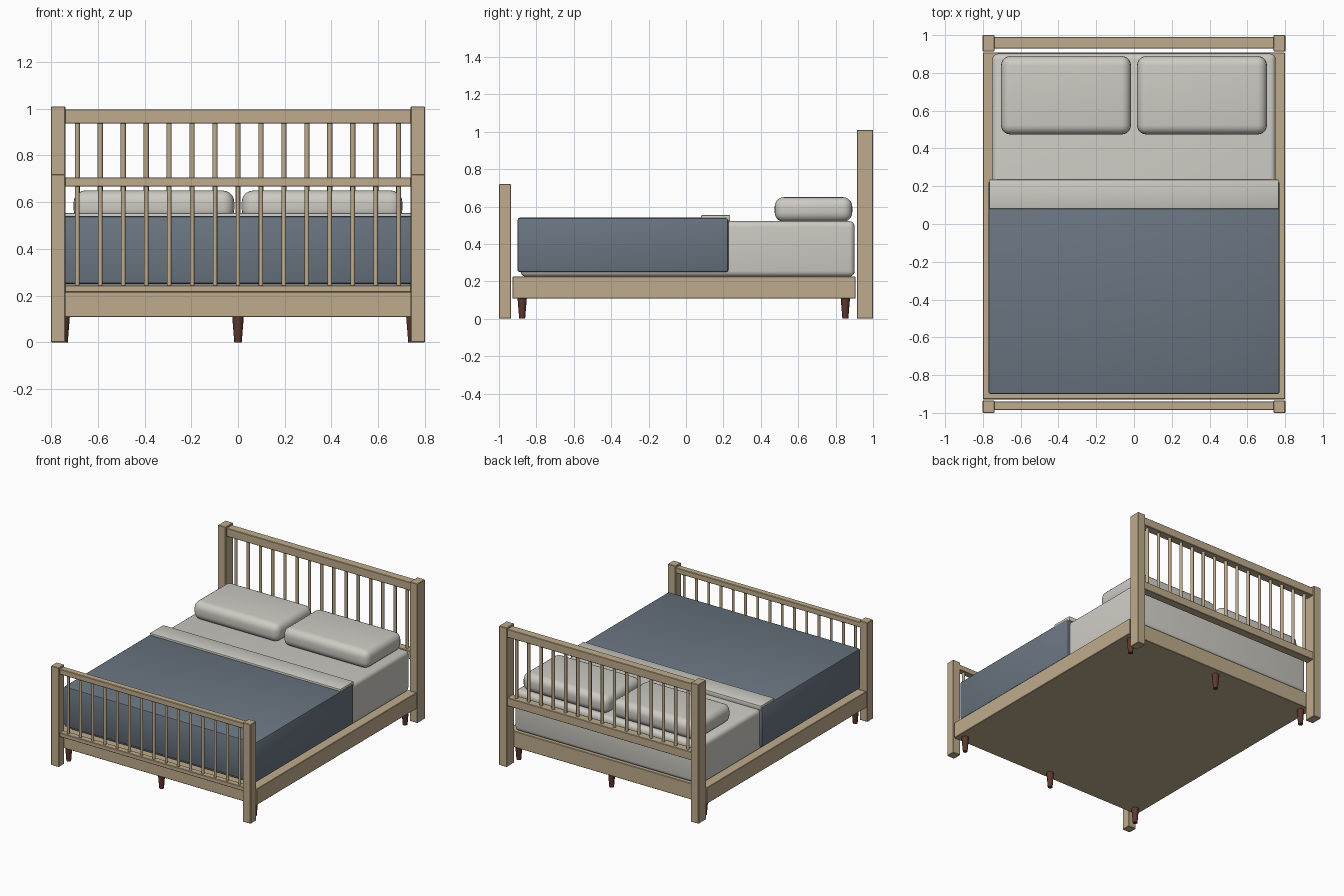
import bpy
import math

cube = bpy.data.objects.get("Cube")
if cube:
    bpy.data.objects.remove(cube, do_unlink=True)


def material(name, rgb):
    m = bpy.data.materials.new(name)
    m.use_nodes = True
    m.diffuse_color = (*rgb, 1)
    m.node_tree.nodes["Principled BSDF"].inputs["Base Color"].default_value = (*rgb, 1)
    return m


WOOD = material("light oak", (0.52, 0.41, 0.265))
LEG = material("dark walnut", (0.11, 0.04, 0.026))
LINEN = material("off white linen", (0.61, 0.595, 0.545))
BLUE = material("slate blue blanket", (0.145, 0.18, 0.22))


def finish(obj, name, mat, bevel=0.0, segments=1):
    """Name, colour, bevel and smooth-shade the active object."""
    obj.name = name
    obj.data.materials.append(mat)
    if bevel:
        mod = obj.modifiers.new("rounded edges", "BEVEL")
        mod.width = bevel
        mod.segments = segments
        mod.limit_method = "ANGLE"
        bpy.ops.object.modifier_apply(modifier=mod.name)
    bpy.ops.object.shade_smooth_by_angle(angle=math.radians(35))
    return obj


def box(name, xs, ys, zs, mat, bevel=0.003, segments=1):
    """Box spanning the given (min, max) ranges."""
    spans = (xs, ys, zs)
    bpy.ops.mesh.primitive_cube_add(size=1, location=[(a + b) / 2 for a, b in spans])
    obj = bpy.context.object
    obj.scale = [b - a for a, b in spans]
    bpy.ops.object.transform_apply(location=False, rotation=False, scale=True)
    return finish(obj, name, mat, bevel, segments)


def post(name, x, y, z0, z1, r_low, r_high, mat, sides):
    """Round upright, optionally tapered."""
    bpy.ops.mesh.primitive_cone_add(vertices=sides, radius1=r_low, radius2=r_high,
                                    depth=z1 - z0, location=(x, y, (z0 + z1) / 2))
    return finish(bpy.context.object, name, mat)


def end_board(name, post_y, post_top, rail_y, rails, spindle_r):
    """Two posts, horizontal rails and a row of spindles between two rails."""
    for side, x in (("right", -0.77), ("left", 0.77)):
        box(f"{name}_post_{side}", (x - 0.031, x + 0.031), post_y, (0, post_top), WOOD)
    for label, zs in rails.items():
        box(f"{name}_{label}_rail", (-0.745, 0.745), rail_y, zs, WOOD)
    low, high = rails["lower"][1] - 0.01, rails["top"][0] + 0.01
    for i in range(15):
        post(f"{name}_spindle_{i + 1}", -0.688 + i * 1.376 / 14, sum(rail_y) / 2,
             low, high, spindle_r, spindle_r, WOOD, 12)


# Headboard and footboard
end_board("headboard", (0.913, 1.0), 1.01, (0.928, 0.99),
          {"top": (0.937, 0.997), "lower": (0.44, 0.50)}, 0.011)
end_board("footboard", (-1.0, -0.935), 0.72, (-0.985, -0.94),
          {"top": (0.667, 0.706), "lower": (0.214, 0.244)}, 0.0095)

# Platform frame
box("bed_frame", (-0.80, 0.80), (-0.928, 0.907), (0.108, 0.225), WOOD)

# Six tapered feet
for end, y in (("front", -0.876), ("back", 0.852)):
    for side, x in (("right", -0.745), ("middle", 0), ("left", 0.745)):
        post(f"foot_{end}_{side}", x, y, 0, 0.112, 0.016, 0.025, LEG, 16)

# Bedding
box("mattress", (-0.75, 0.75), (-0.885, 0.902), (0.225, 0.522), LINEN, 0.03, 4)
box("blanket", (-0.77, 0.77), (-0.90, 0.226), (0.25, 0.54), BLUE, 0.01, 2)
box("folded_sheet", (-0.766, 0.766), (0.08, 0.236), (0.52, 0.554), LINEN, 0.006, 2)
for side, s in (("right", -1), ("left", 1)):
    box(f"pillow_{side}", tuple(sorted((s * 0.016, s * 0.704))), (0.474, 0.889),
        (0.518, 0.65), LINEN, 0.05, 5)
